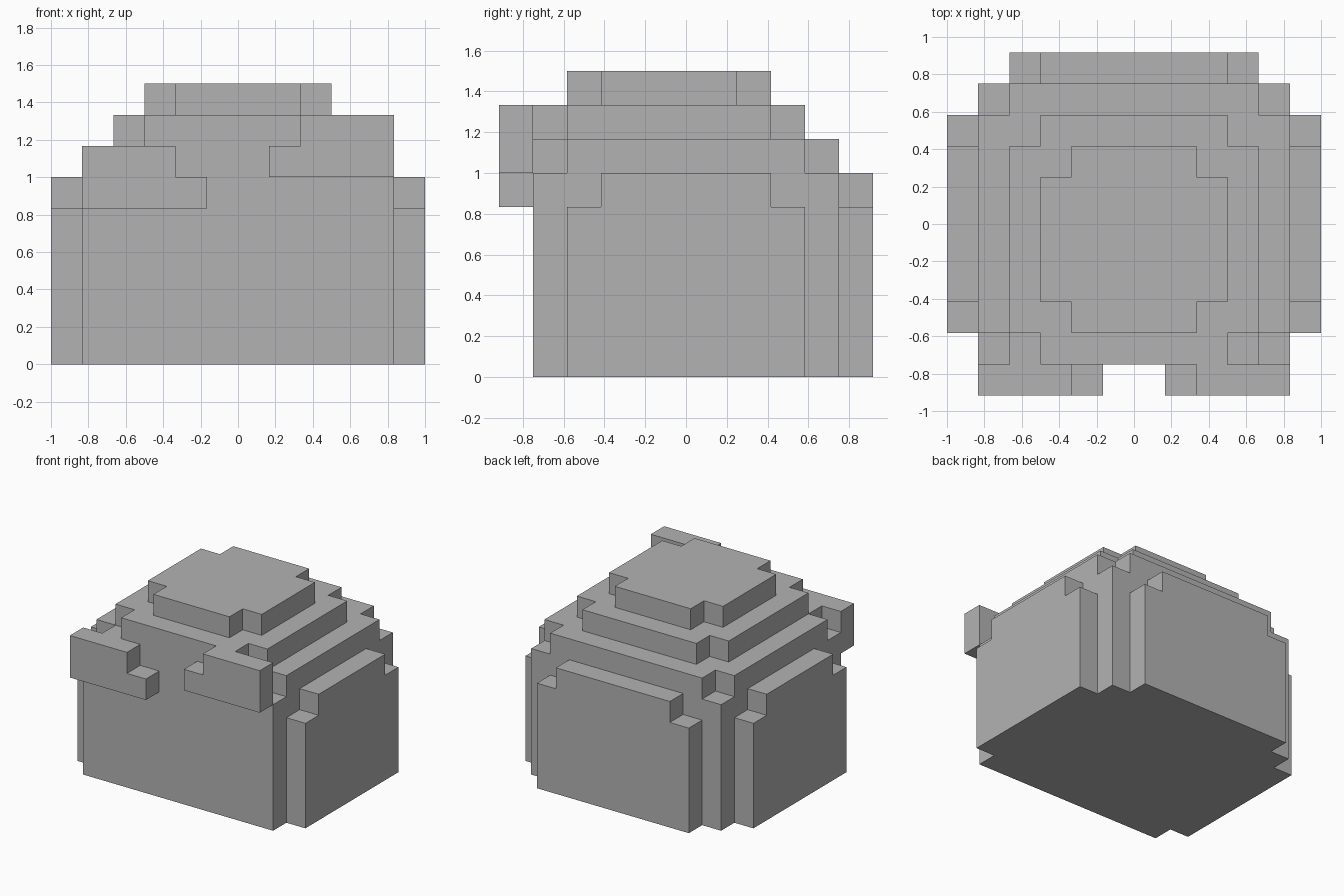
import bpy
import bmesh
from mathutils import Vector

U = 1 / 6  # edge of one block

if "Cube" in bpy.data.objects:
    bpy.data.objects.remove(bpy.data.objects["Cube"], do_unlink=True)

grey = bpy.data.materials.new("plain grey")
grey.use_nodes = True
colour = (0.45, 0.45, 0.45, 1)
grey.diffuse_color = colour
grey.node_tree.nodes["Principled BSDF"].inputs["Base Color"].default_value = colour


def prism(name, outline, axis, start, end):
    """Extrude a 2D outline, in blocks, along x, y or z."""
    def place(a, b, depth):
        co = [a, b]
        co.insert("xyz".index(axis), depth)
        return Vector(co) * U

    bm = bmesh.new()
    face = bm.faces.new([bm.verts.new(place(a, b, start)) for a, b in outline])
    new = bmesh.ops.extrude_face_region(bm, geom=[face])["geom"]
    verts = [v for v in new if isinstance(v, bmesh.types.BMVert)]
    bmesh.ops.translate(bm, verts=verts, vec=place(0, 0, end - start))
    bmesh.ops.recalc_face_normals(bm, faces=bm.faces)
    mesh = bpy.data.meshes.new(name)
    bm.to_mesh(mesh)
    bm.free()
    mesh.materials.append(grey)
    obj = bpy.data.objects.new(name, mesh)
    bpy.context.collection.objects.link(obj)
    return obj


def rect(a, b, c, d):
    return [(a, c), (b, c), (b, d), (a, d)]


def notched(a, b, c, d):
    """Rectangle with one block missing at each corner."""
    return [(a + 1, c), (b - 1, c), (b - 1, c + 1), (b, c + 1),
            (b, d - 1), (b - 1, d - 1), (b - 1, d), (a + 1, d),
            (a + 1, d - 1), (a, d - 1), (a, c + 1), (a + 1, c + 1)]


def panel(half, top):
    """Upright panel with its two top corners stepped."""
    return [(-half, 0), (half, 0), (half, top - 1), (half - 1, top - 1),
            (half - 1, top), (1 - half, top), (1 - half, top - 1), (-half, top - 1)]


# Main body and the stepped roof
prism("body", rect(-5, 5, -4.5, 4.5), "z", 0, 6)
prism("lower_step", notched(-5, 5, -4.5, 4.5), "z", 6, 7)
prism("middle_step", notched(-4, 4, -4.5, 3.5), "z", 7, 8)
prism("top_step", notched(-3, 3, -3.5, 2.5), "z", 8, 9)

# Raised panels on the sides and back
for name, side in (("left_panel", 1), ("right_panel", -1)):
    prism(name, panel(3.5, 6), "x", 5 * side, 6 * side)
prism("back_panel", panel(4, 6), "y", 4.5, 5.5)

# Front brows, the left one sits one block higher
for name, side, base in (("left_brow", 1, 6), ("right_brow", -1, 5)):
    shape = [(1, 0), (5, 0), (5, 2), (2, 2), (2, 1), (1, 1)]
    prism(name, [(x * side, z + base) for x, z in shape], "y", -5.5, -4.5)
